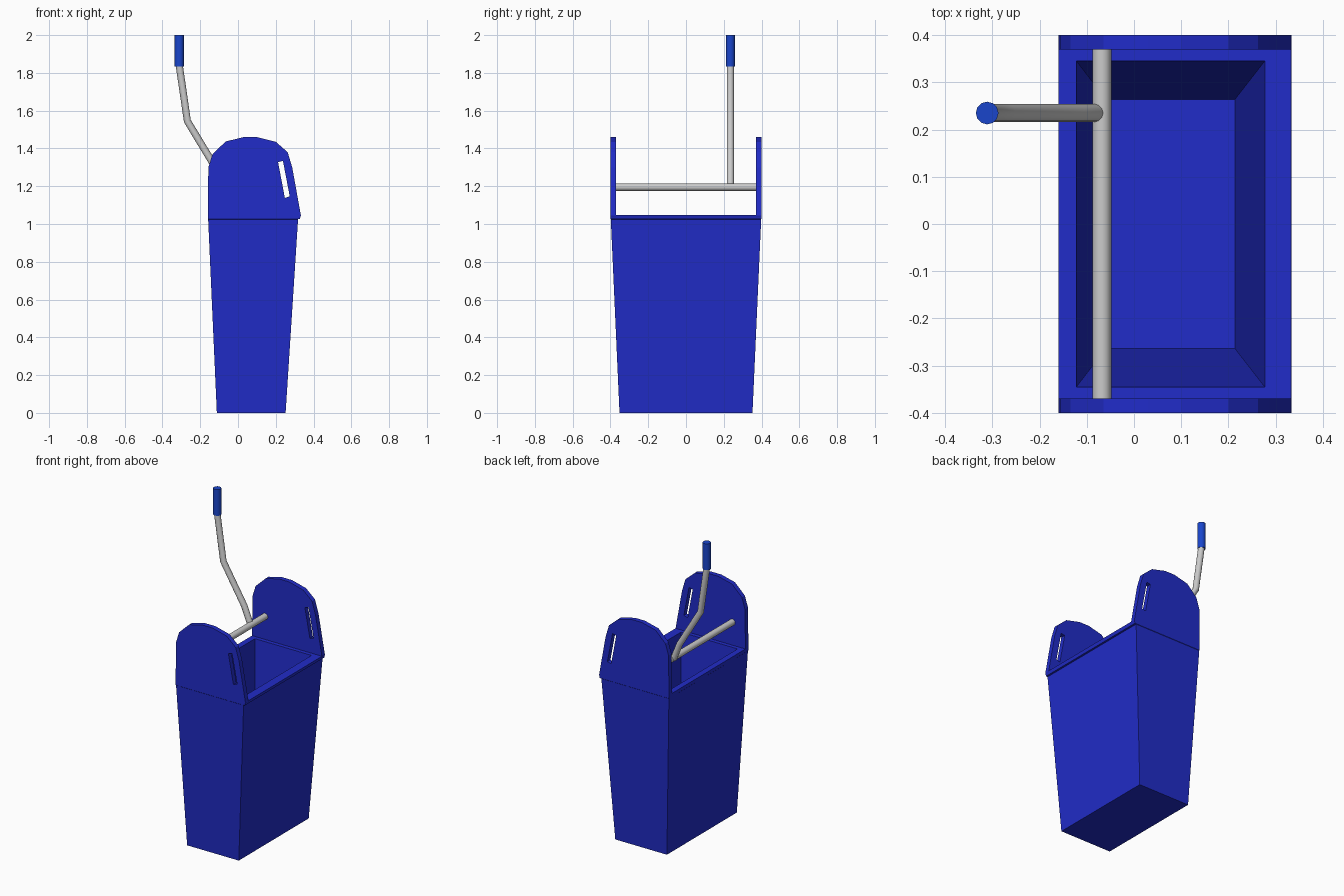
import bpy, bmesh

if "Cube" in bpy.data.objects:
    bpy.data.objects.remove(bpy.data.objects["Cube"])


def material(name, color):
    m = bpy.data.materials.new(name)
    m.diffuse_color = color
    m.use_nodes = True
    m.node_tree.nodes["Principled BSDF"].inputs["Base Color"].default_value = m.diffuse_color
    return m


blue = material("blue_plastic", (0.015, 0.025, 0.58, 1))
grip_blue = material("grip_blue", (0.01, 0.06, 0.60, 1))


def finish(name, bm, mat):
    bmesh.ops.recalc_face_normals(bm, faces=bm.faces)
    me = bpy.data.meshes.new(name)
    bm.to_mesh(me)
    bm.free()
    ob = bpy.data.objects.new(name, me)
    bpy.context.collection.objects.link(ob)
    if mat:
        me.materials.append(mat)
    return ob


def loft_rects(name, rects, mat):
    """Skin rectangles (x0, x1, half_y, z) and cap both ends."""
    bm = bmesh.new()
    rings = [[bm.verts.new(p) for p in
              ((x0, -h, z), (x1, -h, z), (x1, h, z), (x0, h, z))]
             for x0, x1, h, z in rects]
    for a, b in zip(rings, rings[1:]):
        for i in range(4):
            j = (i + 1) % 4
            bm.faces.new((a[i], a[j], b[j], b[i]))
    bm.faces.new(rings[0])
    bm.faces.new(rings[-1])
    return finish(name, bm, mat)


def prism(name, profile, y0, y1, mat):
    """Extrude an xz profile along y."""
    bm = bmesh.new()
    face = bm.faces.new([bm.verts.new((x, y0, z)) for x, z in profile])
    new = bmesh.ops.extrude_face_region(bm, geom=[face])["geom"]
    verts = [v for v in new if isinstance(v, bmesh.types.BMVert)]
    bmesh.ops.translate(bm, verts=verts, vec=(0, y1 - y0, 0))
    return finish(name, bm, mat)


def tube(name, points, radius, mat=None):
    cu = bpy.data.curves.new(name, 'CURVE')
    cu.dimensions = '3D'
    cu.bevel_depth = radius
    cu.bevel_resolution = 4
    cu.use_fill_caps = True
    sp = cu.splines.new('POLY')
    sp.points.add(len(points) - 1)
    for p, co in zip(sp.points, points):
        p.co = (*co, 1)
    sp.use_smooth = True
    if mat:
        cu.materials.append(mat)
    ob = bpy.data.objects.new(name, cu)
    bpy.context.collection.objects.link(ob)
    return ob


# Hollow tapered bucket with a thin rim lip
loft_rects("bucket", [
    (-0.112, 0.252, 0.352, 0.0),
    (-0.158, 0.318, 0.398, 1.025),
    (-0.16, 0.328, 0.40, 1.027),
    (-0.16, 0.333, 0.40, 1.048),
    (-0.122, 0.277, 0.345, 1.048),
    (-0.06, 0.214, 0.264, 0.05),
], blue)

# Rounded side panels with a slanted slot
panel = [(-0.16, 1.03), (-0.157, 1.30), (-0.135, 1.37), (-0.065, 1.437),
         (0.03, 1.46), (0.10, 1.46), (0.20, 1.435), (0.263, 1.38),
         (0.287, 1.30), (0.333, 1.045), (0.328, 1.03)]
slot = [(0.212, 1.328), (0.238, 1.334), (0.274, 1.146), (0.248, 1.138)]
cutter = prism("slot_cutter", slot, -0.6, 0.6, None)
cutter.hide_render = True
cutter.hide_viewport = True
for side, y0 in (("front", -0.40), ("back", 0.37)):
    ob = prism(side + "_panel", panel, y0, y0 + 0.03, blue)
    mod = ob.modifiers.new("slot", 'BOOLEAN')
    mod.operation = 'DIFFERENCE'
    mod.solver = 'EXACT'
    mod.object = cutter

# Cross rod, bent lever and hand grip
LY = 0.235
tube("cross_rod", [(-0.068, -0.372, 1.195), (-0.068, 0.372, 1.195)], 0.02)
tube("lever", [(-0.078, LY, 1.195), (-0.12, LY, 1.30), (-0.268, LY, 1.545),
               (-0.311, LY, 1.84)], 0.019)
tube("grip", [(-0.311, LY, 1.833), (-0.311, LY, 2.0)], 0.024, grip_blue)
